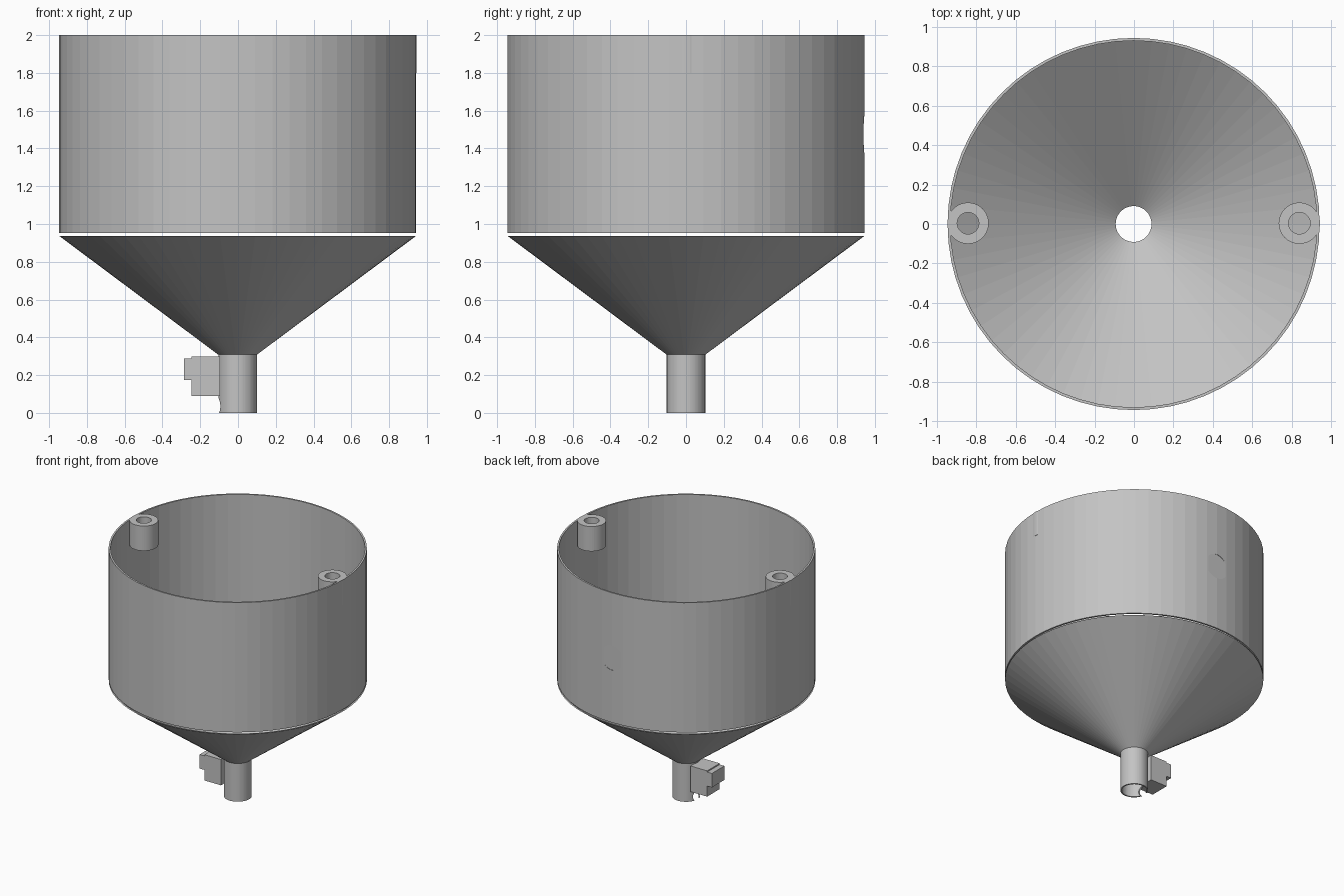
import bpy, bmesh, math
from mathutils import Matrix

if "Cube" in bpy.data.objects:
    bpy.data.objects.remove(bpy.data.objects["Cube"], do_unlink=True)

grey = bpy.data.materials.new("plain grey")
grey.use_nodes = True
grey.diffuse_color = (0.55, 0.55, 0.55, 1)
grey.node_tree.nodes["Principled BSDF"].inputs["Base Color"].default_value = grey.diffuse_color


def add_object(name, bm, location=(0, 0, 0)):
    bmesh.ops.recalc_face_normals(bm, faces=bm.faces)
    mesh = bpy.data.meshes.new(name)
    bm.to_mesh(mesh)
    bm.free()
    mesh.materials.append(grey)
    obj = bpy.data.objects.new(name, mesh)
    obj.location = location
    bpy.context.collection.objects.link(obj)
    return obj


def lathe(name, profile, sides, location=(0, 0, 0)):
    """Spin a closed (radius, height) outline into a ring-shaped solid."""
    bm = bmesh.new()
    rings = []
    for i in range(sides):
        a = math.tau * i / sides
        rings.append([bm.verts.new((r * math.cos(a), r * math.sin(a), z)) for r, z in profile])
    n = len(profile)
    for i in range(sides):
        here, there = rings[i], rings[(i + 1) % sides]
        for j in range(n):
            k = (j + 1) % n
            bm.faces.new((here[j], there[j], there[k], here[k]))
    return add_object(name, bm, location)


def box(name, low, high):
    bm = bmesh.new()
    bmesh.ops.create_cube(bm, size=1)
    for v in bm.verts:
        v.co = [(a + b) / 2 + c * (b - a) for a, b, c in zip(low, high, v.co)]
    return add_object(name, bm)


def cut_round(target, name, radius, depth, axis, location):
    """Cut a round hole along a horizontal axis."""
    bm = bmesh.new()
    bmesh.ops.create_cone(bm, cap_ends=True, segments=32, radius1=radius, radius2=radius,
                          depth=depth, matrix=Matrix.Rotation(math.pi / 2, 4, axis))
    cutter = add_object(name, bm, location)
    cutter.hide_render = True
    cutter.hide_viewport = True
    cutter.display_type = 'WIRE'
    mod = target.modifiers.new(name, 'BOOLEAN')
    mod.operation = 'DIFFERENCE'
    mod.solver = 'EXACT'
    mod.object = cutter
    bpy.context.view_layer.update()
    # Bake the cut, then drop the cutter
    evaluated = target.evaluated_get(bpy.context.evaluated_depsgraph_get())
    target.data = bpy.data.meshes.new_from_object(evaluated)
    target.modifiers.clear()
    bpy.data.objects.remove(cutter, do_unlink=True)


SIDES = 64
CENTRE = (-0.002, 0, 0)

# Open drum with a shallow round flat on the back
drum = lathe("hopper_drum", [(0.945, 0.953), (0.945, 2), (0.931, 2), (0.931, 0.953)], SIDES, CENTRE)
cut_round(drum, "back_flat_cutter", 0.1, 0.2, 'X', (0, 1.041, 1.475))

# Funnel cone and outlet tube as one shell, just below the drum
funnel = lathe("funnel", [(0.102, 0), (0.102, 0.308), (0.945, 0.937), (0.931, 0.937),
                          (0.091, 0.315), (0.091, 0)], SIDES, CENTRE)
cut_round(funnel, "outlet_notch_cutter", 0.045, 0.12, 'Y', (-0.11, 0, 0.035))

# Screw bosses inside the rim, bored right through
for side, x in (("left", 0.84), ("right", -0.843)):
    lathe(side + "_boss", [(0.105, 1.8), (0.105, 2), (0.055, 2), (0.055, 1.8)], 40, (x, 0.004, 0))

# Stepped mounting block on the outlet tube
box("mount_block", (-0.245, -0.08, 0.09), (-0.096, 0.08, 0.298))
box("mount_step", (-0.287, -0.08, 0.175), (-0.245, 0.08, 0.288))
